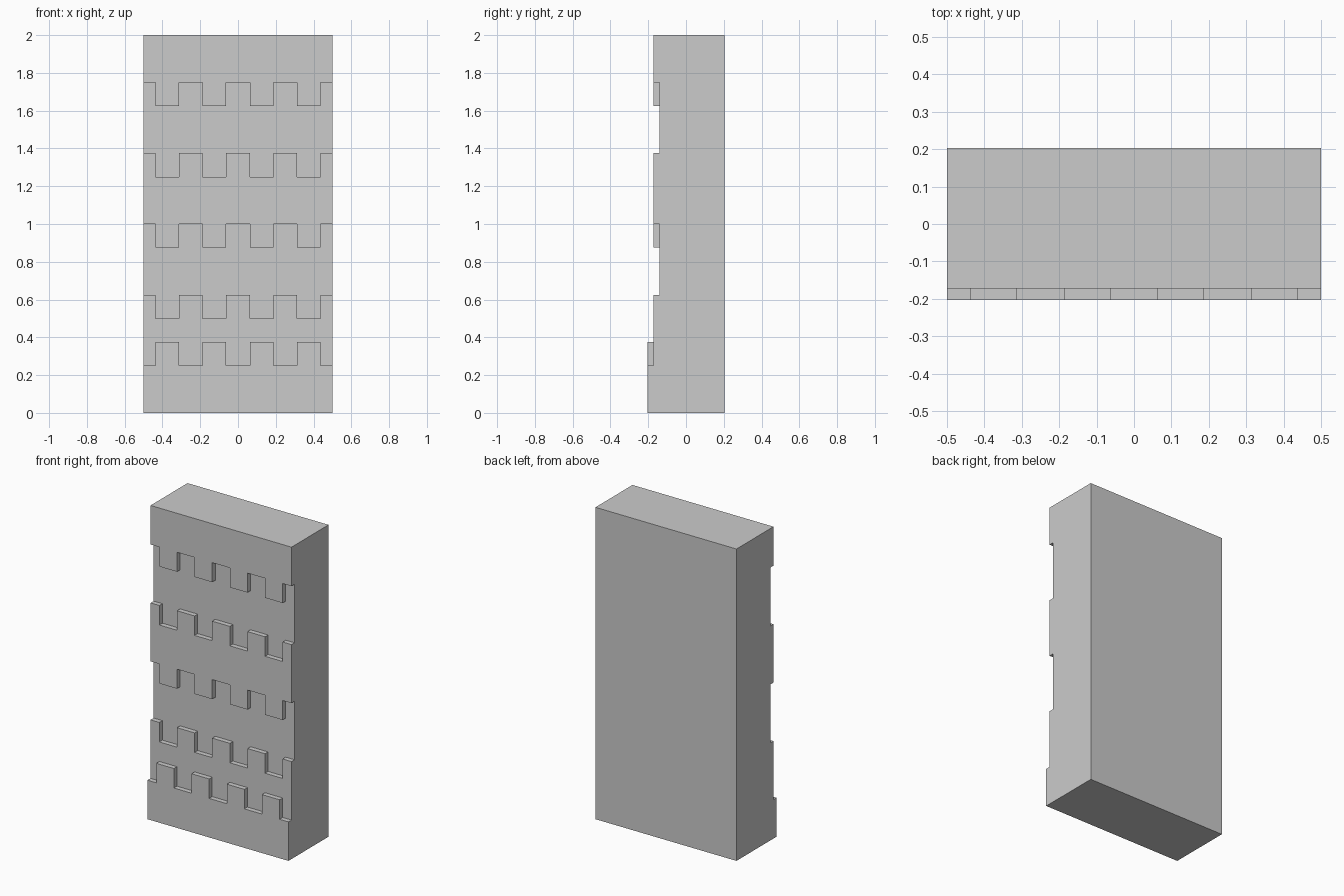
import bpy
import bmesh

if "Cube" in bpy.data.objects:
    bpy.data.objects.remove(bpy.data.objects["Cube"])

FRONT, MID, DEEP, BACK = -0.203, -0.172, -0.141, 0.203
TOOTH = 0.125


def prism(name, outline, y0, y1):
    """Extrude an x-z outline from y0 to y1."""
    bm = bmesh.new()
    face = bm.faces.new([bm.verts.new((x, y0, z)) for x, z in outline])
    ext = bmesh.ops.extrude_face_region(bm, geom=[face])
    verts = [v for v in ext["geom"] if isinstance(v, bmesh.types.BMVert)]
    bmesh.ops.translate(bm, verts=verts, vec=(0, y1 - y0, 0))
    bmesh.ops.recalc_face_normals(bm, faces=bm.faces)
    mesh = bpy.data.meshes.new(name)
    bm.to_mesh(mesh)
    bm.free()
    obj = bpy.data.objects.new(name, mesh)
    bpy.context.collection.objects.link(obj)
    return obj


def teeth(edge_z, inner_z):
    """Square-wave line running left to right, overshooting the wall sides."""
    xs = [-0.6] + [-0.4375 + TOOTH * i for i in range(8)] + [0.6]
    pts = []
    for i in range(9):
        z = edge_z if i % 2 == 0 else inner_z
        pts += [(xs[i], z), (xs[i + 1], z)]
    return pts


# Wall block
wall = prism("wall", [(-0.5, 0), (0.5, 0), (0.5, 2), (-0.5, 2)], FRONT, BACK)

# Setback above the toothed base, then the two toothed recesses
cutters = [prism("setback_cutter",
                 teeth(0.25, 0.375) + [(0.6, 2.2), (-0.6, 2.2)], -0.4, MID)]
for low, high in ((0.5, 0.875), (1.25, 1.625)):
    outline = teeth(low + TOOTH, low) + teeth(high + TOOTH, high)[::-1]
    cutters.append(prism("recess_cutter", outline, -0.4, DEEP))

for cutter in cutters:
    cutter.hide_render = True
    mod = wall.modifiers.new(cutter.name, 'BOOLEAN')
    mod.operation = 'DIFFERENCE'
    mod.solver = 'EXACT'
    mod.object = cutter

# Bake the cuts and drop the cutters
bpy.context.view_layer.objects.active = wall
for mod in list(wall.modifiers):
    bpy.ops.object.modifier_apply(modifier=mod.name)
for cutter in cutters:
    bpy.data.objects.remove(cutter)
